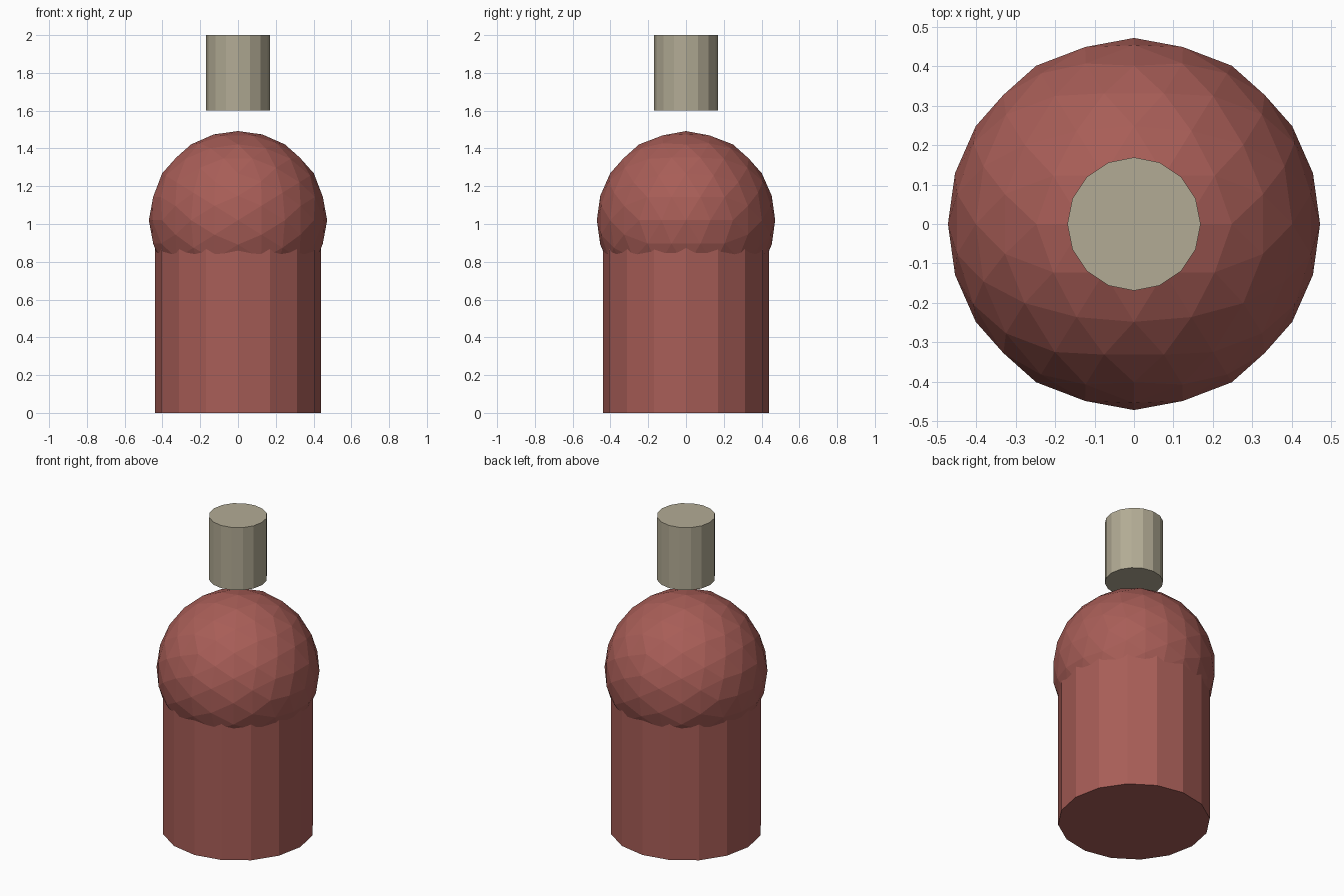
import bpy, bmesh
from mathutils import Matrix

if "Cube" in bpy.data.objects:
    bpy.data.objects.remove(bpy.data.objects["Cube"])


def material(name, rgb):
    mat = bpy.data.materials.new(name)
    mat.diffuse_color = (*rgb, 1)
    mat.use_nodes = True
    mat.node_tree.nodes["Principled BSDF"].inputs["Base Color"].default_value = mat.diffuse_color
    return mat


def add_object(name, bm, mat):
    bmesh.ops.recalc_face_normals(bm, faces=bm.faces)
    mesh = bpy.data.meshes.new(name)
    bm.to_mesh(mesh)
    bm.free()
    mesh.materials.append(mat)
    obj = bpy.data.objects.new(name, mesh)
    bpy.context.collection.objects.link(obj)
    return obj


def cylinder(name, radius, z0, z1, mat, sides=16):
    bm = bmesh.new()
    bmesh.ops.create_cone(bm, cap_ends=True, segments=sides, radius1=radius,
                          radius2=radius, depth=z1 - z0,
                          matrix=Matrix.Translation((0, 0, (z0 + z1) / 2)))
    return add_object(name, bm, mat)


def faceted_ball(name, radius, z, mat, levels=2):
    # icosahedron standing on an edge, split and pushed out to the sphere
    phi = (1 + 5 ** 0.5) / 2
    bm = bmesh.new()
    for a in (-1, 1):
        for b in (-phi, phi):
            for co in ((b, a, 0), (0, b, a), (a, 0, b)):
                bm.verts.new(co)
    bmesh.ops.convex_hull(bm, input=bm.verts[:])
    for _ in range(levels):
        bmesh.ops.subdivide_edges(bm, edges=bm.edges[:], cuts=1, use_grid_fill=True)
        for v in bm.verts:
            v.co = v.co.normalized() * radius
    bmesh.ops.translate(bm, verts=bm.verts, vec=(0, 0, z))
    return add_object(name, bm, mat)


red = material("dull_red", (0.39, 0.11, 0.095))
tan = material("tan", (0.45, 0.41, 0.30))

# Body with rounded shoulder
cylinder("body", 0.44, 0.0, 1.02, red)
faceted_ball("shoulder_dome", 0.472, 1.02, red)

# Floating cap
cylinder("cap", 0.169, 1.6, 2.0, tan)
